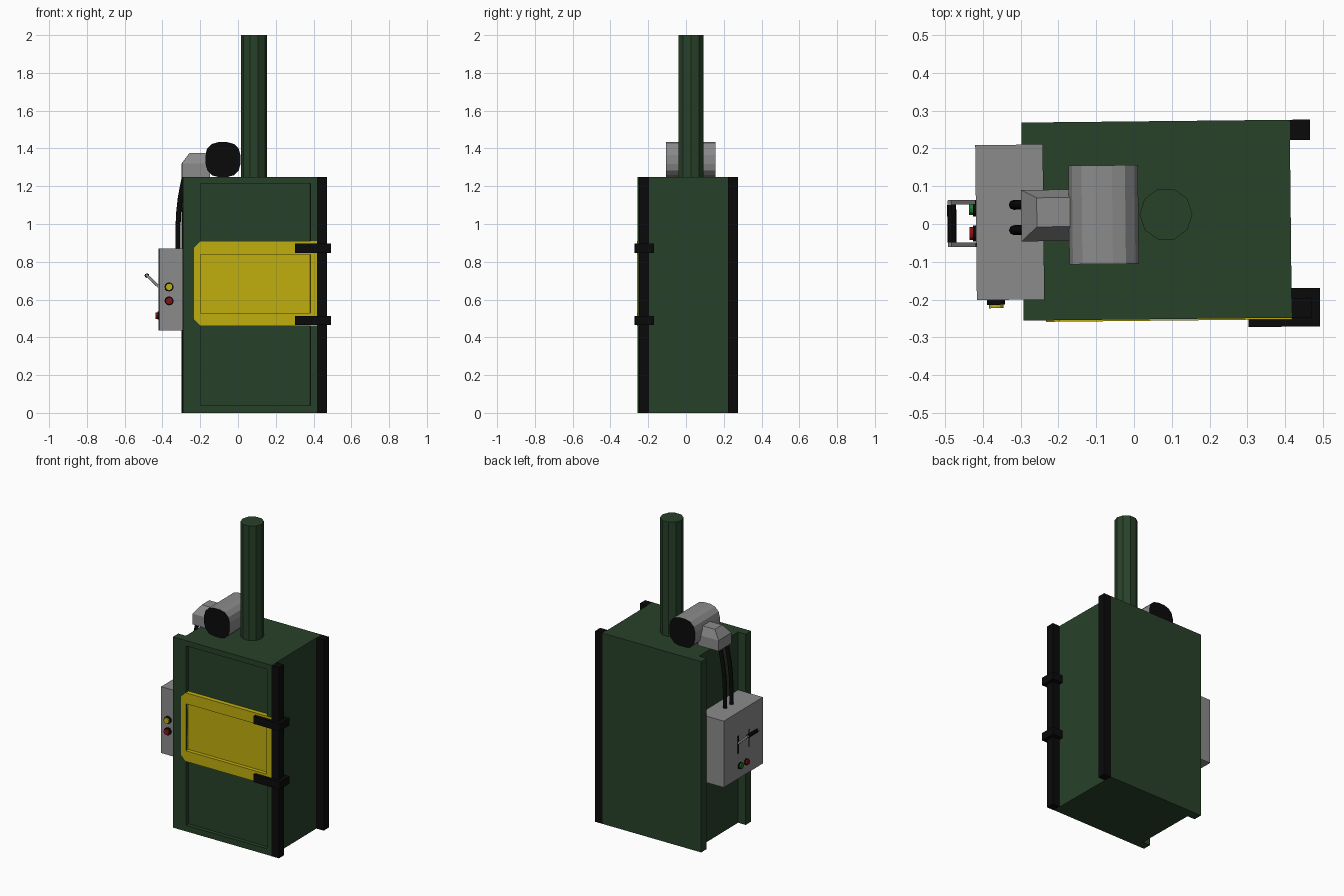
import bpy, bmesh, math
from mathutils import Matrix, Vector

if "Cube" in bpy.data.objects:
    bpy.data.objects.remove(bpy.data.objects["Cube"])

COLORS = {"green": (0.021, 0.054, 0.022, 1), "black": (0.003, 0.003, 0.003, 1),
          "yellow": (0.53, 0.43, 0.004, 1), "red": (0.25, 0.006, 0.008, 1),
          "lamp_green": (0.01, 0.2, 0.03, 1), "grey": (0.26, 0.26, 0.26, 1)}
MATS = {}
for key, col in COLORS.items():
    MATS[key] = bpy.data.materials.new(key)
    MATS[key].diffuse_color = col

# the whole machine stands slightly turned about z
TURN = Matrix.Rotation(math.radians(0.6), 4, 'Z')


def finish(name, bm, color):
    bmesh.ops.recalc_face_normals(bm, faces=bm.faces)
    bm.transform(TURN)
    me = bpy.data.meshes.new(name)
    bm.to_mesh(me)
    bm.free()
    me.materials.append(MATS[color])
    ob = bpy.data.objects.new(name, me)
    bpy.context.collection.objects.link(ob)
    return ob


def prism(name, pts, axis, a, b, color):
    """Extrude a 2D outline along an axis from a to b."""
    place = {'x': lambda u, v, t: (t, u, v), 'y': lambda u, v, t: (u, t, v),
             'z': lambda u, v, t: (u, v, t)}[axis]
    bm = bmesh.new()
    lo = [bm.verts.new(place(u, v, a)) for u, v in pts]
    hi = [bm.verts.new(place(u, v, b)) for u, v in pts]
    bm.faces.new(lo)
    bm.faces.new(hi)
    n = len(pts)
    for i in range(n):
        j = (i + 1) % n
        bm.faces.new((lo[i], lo[j], hi[j], hi[i]))
    return finish(name, bm, color)


def box(name, x, y, z, color):
    pts = [(x[0], y[0]), (x[1], y[0]), (x[1], y[1]), (x[0], y[1])]
    return prism(name, pts, 'z', z[0], z[1], color)


def ring(cu, cv, r, n, start=0.0):
    return [(cu + r * math.cos(start + math.tau * i / n),
             cv + r * math.sin(start + math.tau * i / n)) for i in range(n)]


def tube(name, path, r, color, n=8):
    cu = bpy.data.curves.new(name, 'CURVE')
    cu.dimensions = '3D'
    cu.bevel_depth, cu.bevel_resolution, cu.use_fill_caps = r, n // 2 - 2, True
    sp = cu.splines.new('POLY')
    sp.points.add(len(path) - 1)
    for p, co in zip(sp.points, path):
        p.co = (*(TURN @ Vector(co)), 1)
    cu.materials.append(MATS[color])
    ob = bpy.data.objects.new(name, cu)
    bpy.context.collection.objects.link(ob)
    return ob


def cut_panel(ob, x, y, z, color):
    """Sink a rectangular panel into the object."""
    cutter = box("panel_cutter", x, y, z, color)
    cutter.hide_render = True
    mod = ob.modifiers.new("panel", 'BOOLEAN')
    mod.operation, mod.solver, mod.object = 'DIFFERENCE', 'EXACT', cutter
    bpy.context.view_layer.objects.active = ob
    bpy.ops.object.modifier_apply(modifier=mod.name)
    bpy.data.objects.remove(cutter)


# cabinet with a channel down its left side and a sunken front panel
F, B = -0.2525, 0.2715
cabinet = prism("cabinet", [(-0.295, F), (0.415, F), (0.415, B), (-0.295, B),
                            (-0.295, 0.213), (-0.24, 0.213), (-0.24, -0.197), (-0.295, -0.197)],
                'z', 0, 1.25, "green")
cut_panel(cabinet, (-0.2, 0.38), (-0.4, F + 0.025), (0.04, 1.215), "green")

# right-hand corner posts
box("front_post", (0.415, 0.468), (F - 0.001, -0.2), (0, 1.25), "black")
box("back_post", (0.415, 0.468), (0.218, B), (0, 1.25), "black")

# door with clipped left corners and a sunken panel
door = prism("door", [(-0.2, 0.46), (0.415, 0.46), (0.415, 0.91), (-0.2, 0.91),
                      (-0.235, 0.875), (-0.235, 0.495)], 'y', F - 0.004, F + 0.03, "yellow")
cut_panel(door, (-0.2, 0.38), (-0.4, F + 0.021), (0.53, 0.838), "yellow")

# strap hinges wrapping around the front post
for name, z in (("lower_hinge", 0.49), ("upper_hinge", 0.872)):
    prism(name, [(0.30, -0.276), (0.49, -0.276), (0.49, -0.174), (0.415, -0.174),
                 (0.415, F + 0.004), (0.30, F + 0.004)], 'z', z - 0.026, z + 0.024, "black")

# ten-sided chimney
prism("chimney", ring(0.085, 0.025, 0.07, 10), 'z', 1.24, 2.0, "green")

# motor barrel with rounded-square section and black ends
outline = []
for k, (sx, sz) in enumerate(((1, 1), (-1, 1), (-1, -1), (1, -1))):
    for i in range(4):
        a = math.pi / 2 * (k + i / 3)
        outline.append((-0.08 + sx * 0.023 + 0.069 * math.cos(a),
                        1.341 + sz * 0.023 + 0.069 * math.sin(a)))
motor = prism("motor", outline, 'y', -0.105, 0.156, "grey")
motor.data.materials.append(MATS["black"])
for f in motor.data.polygons:
    if len(f.vertices) > 4:
        f.material_index = 1

# gearbox with a sloped top beside the motor
bm = bmesh.new()
levels = []
for x0, y0, y1, z in ((-0.298, -0.043, 0.093, 1.25), (-0.298, -0.043, 0.093, 1.32),
                      (-0.257, -0.005, 0.072, 1.375)):
    levels.append([bm.verts.new(p) for p in ((x0, y0, z), (-0.15, y0, z), (-0.15, y1, z), (x0, y1, z))])
bm.faces.new(levels[0])
bm.faces.new(levels[2])
for lo, hi in zip(levels, levels[1:]):
    for i in range(4):
        j = (i + 1) % 4
        bm.faces.new((lo[i], lo[j], hi[j], hi[i]))
finish("gearbox", bm, "grey")

# control box
box("control_box", (-0.418, -0.24), (-0.197, 0.213), (0.435, 0.87), "grey")

# two cables from gearbox to control box
for name, y in (("front_cable", -0.013), ("back_cable", 0.054)):
    tube(name, [(-0.318, y, 0.86), (-0.318, y, 0.97), (-0.314, y, 1.06), (-0.305, y, 1.14),
                (-0.292, y, 1.21), (-0.28, y, 1.27)], 0.013, "black")

# buttons: black rim with coloured cap
for name, z, col in (("yellow_button", 0.667, "yellow"), ("front_red_button", 0.593, "red")):
    prism(name + "_rim", ring(-0.367, z, 0.024, 12), 'y', -0.21, -0.19, "black")
    prism(name, ring(-0.367, z, 0.019, 12), 'y', -0.219, -0.2, col)
for name, y, col in (("green_button", 0.045, "lamp_green"), ("side_red_button", -0.021, "red")):
    prism(name + "_rim", ring(y, 0.515, 0.021, 12), 'x', -0.426, -0.41, "black")
    prism(name, ring(y, 0.515, 0.017, 12), 'x', -0.436, -0.42, col)

# lever: two slots, two arms and a handle
for name, y in (("front_lever", -0.05), ("back_lever", 0.062)):
    box(name + "_slot", (-0.42, -0.41), (y - 0.006, y + 0.006), (0.60, 0.715), "black")
    prism(name + "_arm", [(-0.405, 0.645), (-0.397, 0.655), (-0.483, 0.738), (-0.493, 0.728)],
          'y', y - 0.006, y + 0.006, "grey")
prism("lever_handle", ring(-0.482, 0.727, 0.012, 8), 'y', -0.044, 0.056, "black")

for m in bpy.data.materials:
    if m.users and not m.is_grease_pencil:
        m.use_nodes = True
        m.node_tree.nodes["Principled BSDF"].inputs["Base Color"].default_value = m.diffuse_color
